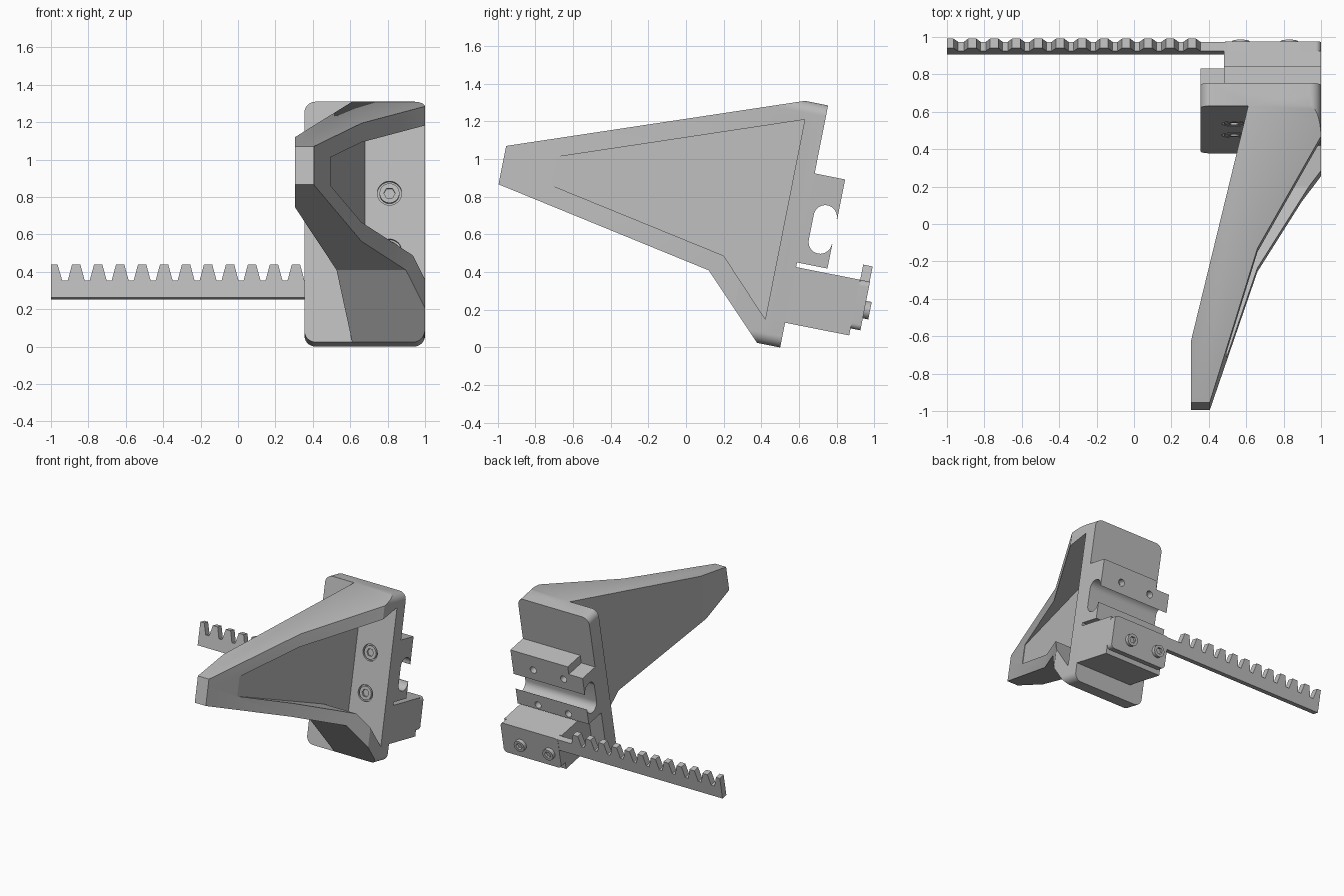
import bpy, bmesh
from math import radians, cos, sin, pi
from mathutils import Matrix

if "Cube" in bpy.data.objects:
    bpy.data.objects.remove(bpy.data.objects["Cube"], do_unlink=True)

GREY = (0.5, 0.5, 0.5, 1)
mat = bpy.data.materials.new("plain_grey")
mat.use_nodes = True
mat.diffuse_color = GREY
mat.node_tree.nodes["Principled BSDF"].inputs["Base Color"].default_value = GREY

# Everything is built upright, then leaned back by this transform
LEAN = Matrix.Translation((0, 0.5, 0)) @ Matrix.Rotation(radians(-11.2), 4, 'X')
PLACE = {'X': lambda a, b, d: (d, a, b),
         'Y': lambda a, b, d: (a, d, b),
         'Z': lambda a, b, d: (a, b, d)}


def prism(name, pts, axis, lo, hi):
    """Extrude a 2D outline along an axis; lo may be a function of the outline point."""
    bm = bmesh.new()
    low = lo if callable(lo) else (lambda a, b: lo)
    put = PLACE[axis]
    bottom = [bm.verts.new(put(a, b, low(a, b))) for a, b in pts]
    top = [bm.verts.new(put(a, b, hi)) for a, b in pts]
    bm.faces.new(bottom)
    bm.faces.new(top)
    n = len(pts)
    for i in range(n):
        j = (i + 1) % n
        bm.faces.new((bottom[i], bottom[j], top[j], top[i]))
    bmesh.ops.recalc_face_normals(bm, faces=bm.faces)
    me = bpy.data.meshes.new(name)
    bm.to_mesh(me)
    bm.free()
    me.materials.append(mat)
    ob = bpy.data.objects.new(name, me)
    bpy.context.scene.collection.objects.link(ob)
    return ob


def combine(ob, other, op):
    """Apply a boolean and delete the second object."""
    mod = ob.modifiers.new("cut", 'BOOLEAN')
    mod.operation, mod.object, mod.solver = op, other, 'EXACT'
    bpy.context.view_layer.update()
    dg = bpy.context.evaluated_depsgraph_get()
    me = bpy.data.meshes.new_from_object(ob.evaluated_get(dg))
    ob.modifiers.clear()
    ob.data = me
    bpy.data.objects.remove(other, do_unlink=True)


def arc(cx, cy, r, start, end, n=10):
    return [(cx + r * cos(radians(start + (end - start) * i / n)),
             cy + r * sin(radians(start + (end - start) * i / n))) for i in range(n + 1)]


def circle(cx, cy, r, n=32):
    return arc(cx, cy, r, 0, 360, n)[:-1]


def rect(a0, a1, b0, b1):
    return [(a0, b0), (a1, b0), (a1, b1), (a0, b1)]


def rounded(a0, a1, b0, b1, r):
    return (arc(a0 + r, b0 + r, r, 180, 270) + arc(a1 - r, b0 + r, r, 270, 360)
            + arc(a1 - r, b1 - r, r, 0, 90) + arc(a0 + r, b1 - r, r, 90, 180))


def socket_screw(name, x, z, r, y0, y1, face):
    """Round head with a hexagonal socket sunk into its exposed face."""
    head = prism(name, circle(x, z, r), 'Y', y0, y1)
    mid = (y0 + y1) / 2
    hexagon = circle(x, z, r * 0.58, 6)
    span = (y0 - 0.02, mid) if face < 0 else (mid, y1 + 0.02)
    combine(head, prism("socket", hexagon, 'Y', *span), 'DIFFERENCE')


HEIGHT = 1.31
SCREW_X = (0.535, 0.81)
SCREW_Z = (0.5, 0.815)

# Wedge arm: side outline crossed with plan outline, outer corners rounded
side = [(-0.06, HEIGHT), (-0.125, HEIGHT), (-1.635, 0.767), (-1.635, 0.559),
        (-0.452, 0.328), (-0.125, 0), (-0.06, 0)]
plan = [(0.305, -1.635), (0.405, -1.635), (0.66, -0.85), (1, -0.28), (1, -0.06),
        (0.627, -0.06), (0.305, -1.32)]
arm = prism("arm", side, 'X', 0.1, 1.2)
combine(arm, prism("plan_cutter", plan, 'Z', -0.2, 1.6), 'INTERSECT')
combine(arm, prism("corner_cutter", rounded(0, 1, 0, HEIGHT, 0.06), 'Y', -2, 0.2), 'INTERSECT')

# Mounting plate joined with the arm
body = prism("plate_and_arm", rounded(0.355, 1, 0, HEIGHT, 0.06), 'Y', -0.125, 0)
combine(body, arm, 'UNION')

# Open pocket with a slanted floor
pocket = [(-0.107, 1.212), (-1.36, 0.762), (-1.36, 0.609), (-0.389, 0.42), (-0.107, 0.132)]
floor = lambda y, z: 0.68 + (y + 0.107) * 0.152
combine(body, prism("pocket_cutter", pocket, 'X', floor, 1.3), 'DIFFERENCE')

# Four sunken plate screws
for x, face, label in zip(SCREW_X, (-0.125, -0.107), ("right", "left")):
    for z, level in zip(SCREW_Z, ("lower", "upper")):
        combine(body, prism("recess", circle(x, z, 0.065), 'Y', face - 0.003, face + 0.022),
                'DIFFERENCE')
        socket_screw(f"plate_screw_{level}_{label}", x, z, 0.053, face, face + 0.03, -1)

# Rod clamp with a long rounded channel open to the back
BACK = 0.165
clamp_outline = ([(-0.01, 0.46), (BACK, 0.46), (BACK, 0.592)]
                 + arc(0.1, 0.59, 0.062, 0, -180, 14)
                 + arc(0.1, 0.727, 0.062, 180, 0, 14)
                 + [(BACK, 0.725), (BACK, 0.874), (-0.01, 0.874)])
clamp = prism("rod_clamp", clamp_outline, 'X', 0.355, 1)
for x in SCREW_X:
    for z in SCREW_Z:
        combine(clamp, prism("hole", circle(x, z, 0.028, 20), 'Y', 0.11, 0.2), 'DIFFERENCE')
prism("clamp_ridge", rect(-0.01, BACK, 0.87, 0.942), 'X', 0.48, 1)

# Rack holder block and its back cap
prism("rack_block", rect(-0.01, 0.347, 0.134, 0.435), 'X', 0.48, 1)
prism("rack_cap", rounded(0.48, 1, 0.172, 0.435, 0.03), 'Y', 0.345, 0.4)
for x, label in ((0.57, "right"), (0.83, "left")):
    socket_screw(f"cap_screw_{label}", x, 0.284, 0.047, 0.39, 0.43, 1)

# Toothed rack
ROOT, TIP, PITCH = 0.43, 0.517, 0.1175
teeth = [(-1, TIP), (-0.965, TIP), (-0.94, ROOT)]
for i in range(11):
    c = -0.865 + i * PITCH
    teeth += [(c - 0.045, ROOT), (c - 0.022, TIP), (c + 0.022, TIP), (c + 0.045, ROOT)]
prism("rack", teeth + [(0.55, ROOT), (0.55, 0.335), (-1, 0.335)], 'Y', 0.347, 0.398)

# Lean everything back and shade
for ob in bpy.context.scene.collection.objects:
    if ob.type == 'MESH' and mat.name in ob.data.materials:
        ob.data.transform(LEAN)
        bpy.ops.object.select_all(action='DESELECT')
        ob.select_set(True)
        bpy.context.view_layer.objects.active = ob
        bpy.ops.object.shade_smooth_by_angle(angle=radians(25))
